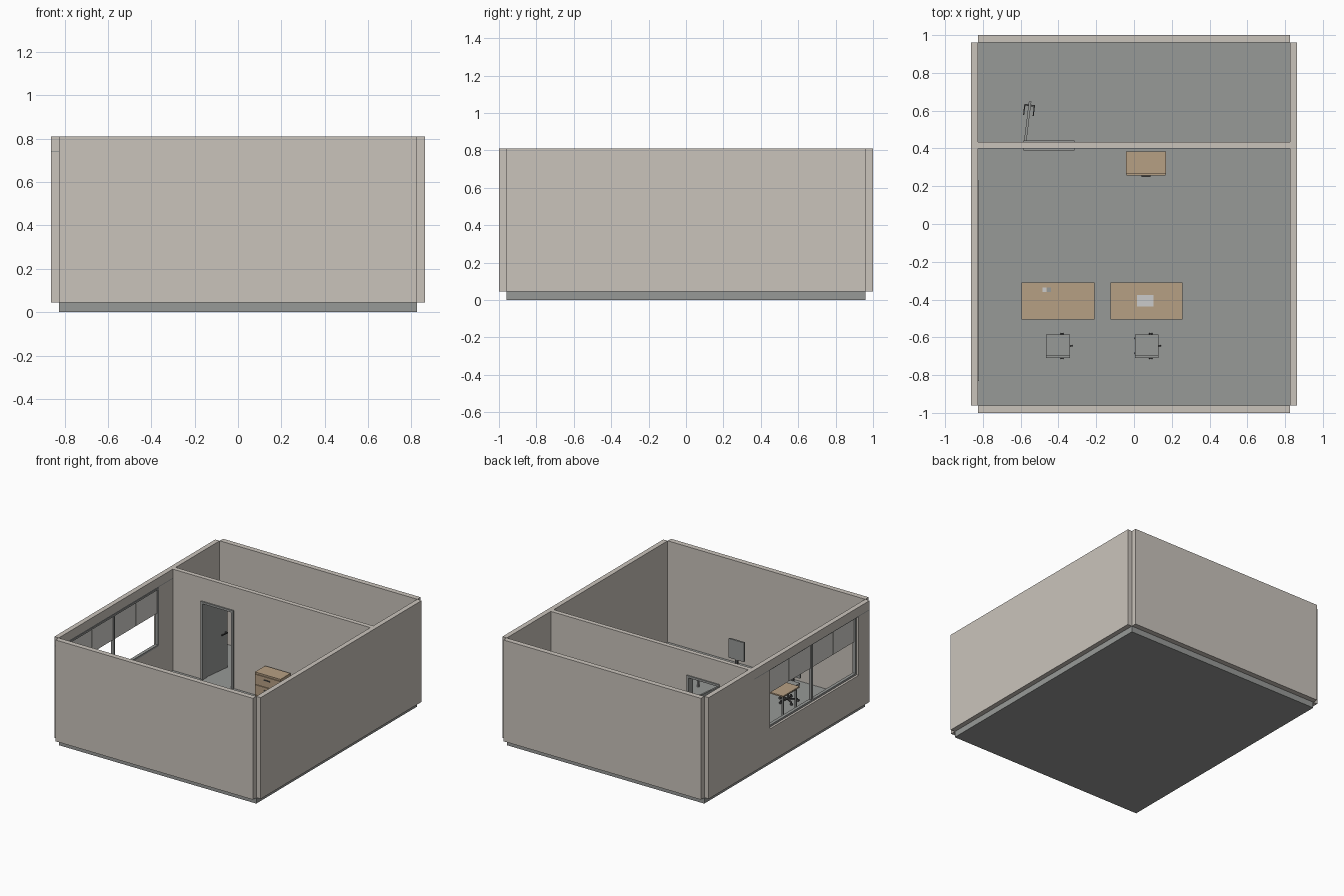
import bpy, bmesh
from math import cos, sin, radians, tau
from mathutils import Matrix, Vector

cube = bpy.data.objects.get("Cube")
if cube:
    bpy.data.objects.remove(cube, do_unlink=True)


def material(name, r, g, b):
    m = bpy.data.materials.new(name)
    m.use_nodes = True
    m.diffuse_color = (r, g, b, 1)
    m.node_tree.nodes["Principled BSDF"].inputs["Base Color"].default_value = (r, g, b, 1)
    return m


WALL = material("warm_grey_wall", .59, .55, .50)
GREY = material("mid_grey", .31, .32, .31)
WOOD = material("pale_wood", .47, .35, .23)
BLIND = material("light_blind", .66, .65, .61)
PAPER = material("paper_white", .60, .60, .60)
DARK = material("dark_metal", .08, .08, .08)


def finish(name, bm, mat, matrix=None):
    if matrix:
        bm.transform(matrix)
    me = bpy.data.meshes.new(name)
    bm.to_mesh(me)
    bm.free()
    me.materials.append(mat)
    ob = bpy.data.objects.new(name, me)
    bpy.context.collection.objects.link(ob)
    return ob


def boxes(name, mat, *ranges, matrix=None):
    """One mesh of boxes, each given as x range, y range, z range."""
    bm = bmesh.new()
    for spans in ranges:
        mid = Vector([(a + b) / 2 for a, b in spans])
        size = Vector([abs(b - a) for a, b in spans])
        bmesh.ops.create_cube(bm, size=1, matrix=Matrix.Translation(mid) @ Matrix.Diagonal(size).to_4x4())
    return finish(name, bm, mat, matrix)


def cylinder(name, mat, centre, radius, height, sides=12, axis="Z"):
    bm = bmesh.new()
    turn = {"Z": Matrix(), "X": Matrix.Rotation(tau / 4, 4, "Y"), "Y": Matrix.Rotation(tau / 4, 4, "X")}[axis]
    bmesh.ops.create_cone(bm, cap_ends=True, segments=sides, radius1=radius, radius2=radius, depth=height)
    return finish(name, bm, mat, Matrix.Translation(centre) @ turn)


# Shell: half width, half depth, outer limits, floor level and wall top
W, D, OW, OD, F, T = .825, .96, .862, 1.0, .045, .81
FULL = (F, T)
boxes("floor_slab", GREY, ((-W, W), (-D, D), (0, F)))
boxes("front_wall", WALL, ((-W, W), (-OD, -D), FULL))
boxes("back_wall", WALL, ((-W, W), (D, OD), FULL))
boxes("left_wall", WALL, ((W, OW), (-D, D), FULL))

# Right wall with the window opening and a separate header
side = (-OW, -W)
w0, w1, sill, head, split = -.83, .23, .295, .738, .415
boxes("right_back_wall", WALL, (side, (split, D), FULL))
boxes("window_wall", WALL,
      (side, (-D, split), (F, sill)),
      (side, (-D, w0), (sill, head)),
      (side, (w1, split), (sill, head)))
boxes("window_header", WALL, (side, (-D, split), (head + .006, T)))
boxes("header_joint", GREY, (side, (-D, split), (head, head + .006)))

# Window frame, centre mullion and blinds
fx, b = (-.845, -.821), .014
wm = (w0 + w1) / 2
boxes("window_frame", GREY,
      (fx, (w0, w1), (sill, sill + b)),
      (fx, (w0, w1), (head - b, head)),
      *[(fx, (y - b / 2, y + b / 2), (sill + b, head - b)) for y in (w0 + b / 2, wm, w1 - b / 2)])
panel = (w1 - w0) / 4
for i in range(4):
    y = w0 + i * panel
    boxes(f"blind_{i + 1}", BLIND, ((-.834, -.828), (y + .003, y + panel - .003), (.545, head - b)))

# Partition around the doorway
py, d0, d1, door_top = (.40, .435), -.585, -.315, .635
boxes("partition", WALL,
      ((-W, d0), py, FULL), ((d1, W), py, FULL),
      ((d0, d1), py, (door_top, T)))
fy, t = (.39, .443), .016
boxes("door_frame", GREY,
      ((d0, d0 + t), fy, (F, door_top)),
      ((d1 - t, d1), fy, (F, door_top)),
      ((d0 + t, d1 - t), fy, (door_top - t, door_top)))

# Open door leaf with lever handles
swing = Matrix.Translation((d0 + t, .44, 0)) @ Matrix.Rotation(radians(83), 4, "Z")
boxes("door_leaf", GREY, ((0, .21), (0, .013), (F + .004, door_top - t)), matrix=swing)
boxes("door_handles", DARK,
      ((.185, .193), (-.016, .029), (.318, .326)),
      ((.135, .193), (-.022, -.016), (.318, .326)),
      ((.135, .193), (.029, .035), (.318, .326)), matrix=swing)

# Drawer cabinet
cx, cy, ctop = (-.043, .17), (.264, .385), .295
boxes("cabinet_body", WOOD, (cx, cy, (F, ctop)))
drawers = 3
step = (ctop - F - .012) / drawers
for i in range(drawers):
    z = F + .004 + i * step
    boxes(f"drawer_{i + 1}", WOOD, ((cx[0] + .003, cx[1] - .003), (.257, .264), (z, z + step - .005)))
    zc = z + step * .6
    boxes(f"drawer_handle_{i + 1}", DARK, ((.04, .088), (.25, .257), (zc, zc + .006)))


# Desks
def desk(name, x0, x1):
    y0, y1, top = -.505, -.31, .265
    boxes(name + "_top", WOOD, ((x0, x1), (y0, y1), (top - .01, top)))
    leg = .012
    xs, ys = (x0 + .012, x1 - .012 - leg), (y0 + .012, y1 - .012 - leg)
    boxes(name + "_legs", GREY,
          *[((x, x + leg), (y, y + leg), (F, top - .01)) for x in xs for y in ys],
          *[((x, x + leg), (ys[0] + leg, ys[1]), (top - .022, top - .01)) for x in xs])


desk("right_desk", -.595, -.21)
desk("left_desk", -.125, .257)
boxes("desk_paper", PAPER, ((.017, .103), (-.437, -.375), (.265, .268)))
boxes("desk_note", PAPER, ((-.485, -.462), (-.36, -.335), (.265, .268)))
boxes("desk_pad", GREY, ((-.46, -.44), (-.36, -.335), (.265, .268)))


# Swivel chairs with five-spoke bases
def chair(name, x):
    y, h = -.645, .063
    boxes(name + "_seat", GREY, ((x - h, x + h), (y - .05, y + .06), (.165, .182)))
    boxes(name + "_back", GREY, ((x - h, x + h), (y - .064, y - .05), (.215, .36)))
    boxes(name + "_back_support", DARK, ((x - .01, x + .01), (y - .06, y - .05), (.165, .215)))
    cylinder(name + "_column", DARK, (x, y, .116), .007, .1)
    for i in range(5):
        a = tau * i / 5
        boxes(f"{name}_spoke_{i + 1}", DARK, ((0, .068), (-.005, .005), (.062, .07)),
              matrix=Matrix.Translation((x, y, 0)) @ Matrix.Rotation(a, 4, "Z"))
        cylinder(f"{name}_caster_{i + 1}", DARK,
                 (x + .068 * cos(a), y + .068 * sin(a), F + .009), .009, .008, axis="Y")


chair("right_chair", -.402)
chair("left_chair", .067)
